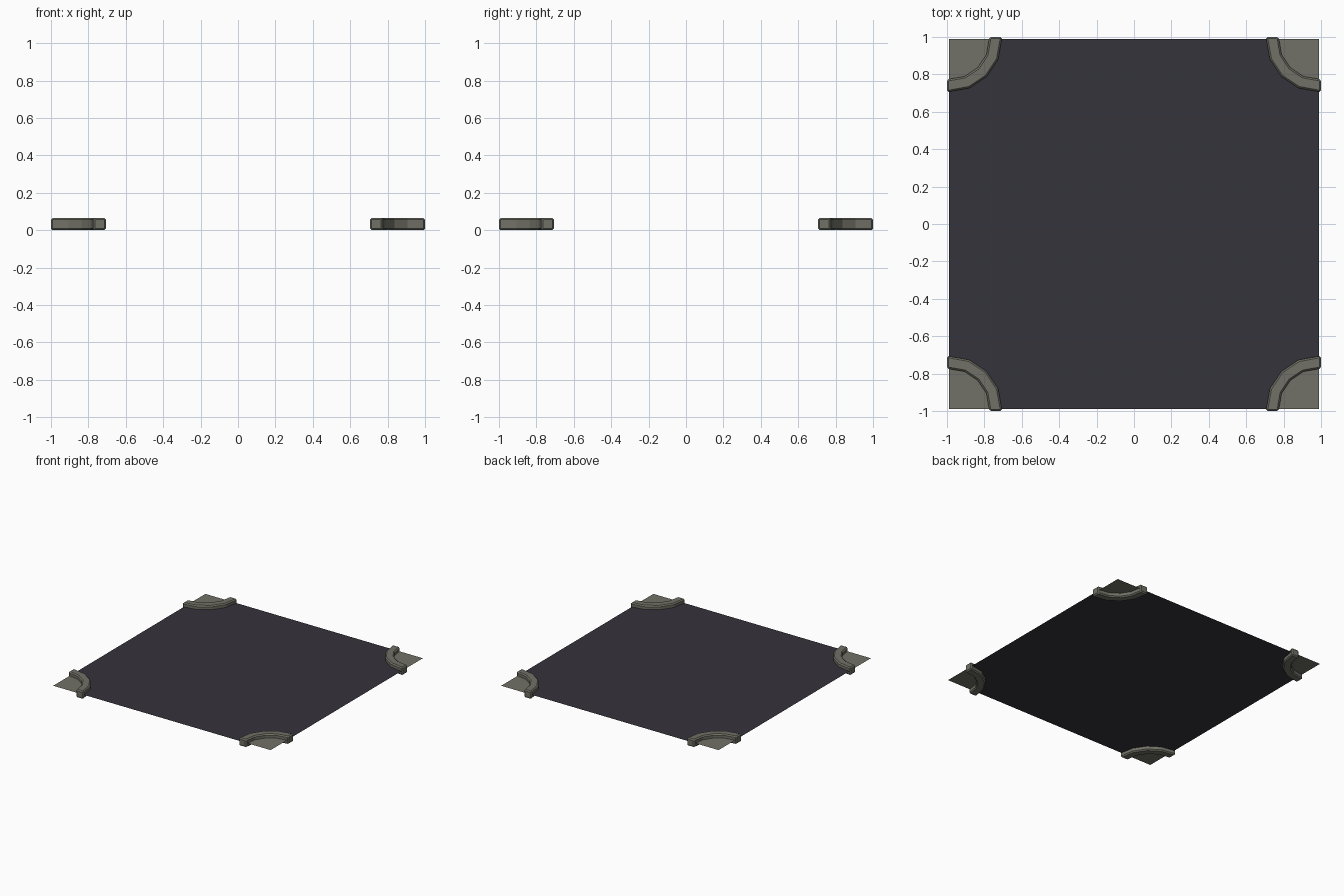
import bpy, bmesh, math

if "Cube" in bpy.data.objects:
    bpy.data.objects.remove(bpy.data.objects["Cube"])

PLANE_Z = 0.033            # flat surface sits halfway up the curbs
HALF = 0.988               # half size of the flat surface
R_IN, R_MID, R_OUT = 0.215, 0.249, 0.283
TOP = 0.065
SEGS = 4


def material(name, rgb):
    m = bpy.data.materials.new(name)
    m.diffuse_color = (*rgb, 1)
    m.use_nodes = True
    m.node_tree.nodes["Principled BSDF"].inputs["Base Color"].default_value = m.diffuse_color
    return m


asphalt = material("dark asphalt", (0.036, 0.033, 0.043))
concrete = material("grey concrete", (0.165, 0.165, 0.135))


def make(name, bm, mat):
    bmesh.ops.recalc_face_normals(bm, faces=bm.faces)
    me = bpy.data.meshes.new(name)
    bm.to_mesh(me)
    bm.free()
    ob = bpy.data.objects.new(name, me)
    me.materials.append(mat)
    bpy.context.collection.objects.link(ob)
    return ob


def arc(sx, sy, r, end=HALF):
    """Quarter arc around a corner, its two ends pushed out to `end`."""
    pts = []
    for i in range(SEGS + 1):
        a = math.pi / 2 * i / SEGS
        x, y = HALF - r * math.cos(a), HALF - r * math.sin(a)
        if i == 0:
            y = end
        if i == SEGS:
            x = end
        pts.append((sx * x, sy * y))
    return pts


def flat(name, pts, mat):
    bm = bmesh.new()
    f = bm.faces.new([bm.verts.new((x, y, PLANE_Z)) for x, y in pts])
    if f.normal.z < 0 or sum(a[0] * b[1] - b[0] * a[1]
                             for a, b in zip(pts, pts[1:] + pts[:1])) < 0:
        f.normal_flip()
    me = bpy.data.meshes.new(name)
    bm.to_mesh(me)
    bm.free()
    me.materials.append(mat)
    bpy.context.collection.objects.link(bpy.data.objects.new(name, me))


def curb(name, sx, sy):
    bm = bmesh.new()
    rings = []
    for (ax, ay), (bx, by) in zip(arc(sx, sy, R_IN, 1), arc(sx, sy, R_OUT, 1)):
        rings.append([bm.verts.new(p) for p in
                      ((ax, ay, 0), (bx, by, 0), (bx, by, TOP), (ax, ay, TOP))])
    for r, s in zip(rings, rings[1:]):
        for k in range(4):
            n = (k + 1) % 4
            bm.faces.new((r[k], r[n], s[n], s[k]))
    bm.faces.new(rings[0])
    bm.faces.new(rings[-1])
    ob = make(name, bm, concrete)
    # chamfer the long edges and ends, not the bends
    b = ob.modifiers.new("chamfer", "BEVEL")
    b.width, b.segments = 0.009, 1
    b.limit_method, b.angle_limit = "ANGLE", math.radians(50)


# road outline follows the four corner arcs in order
outline = []
for name, sx, sy in (("front_right", 1, -1), ("back_right", 1, 1),
                     ("back_left", -1, 1), ("front_left", -1, -1)):
    pts = arc(sx, sy, R_MID)
    outline += pts if sx * sy < 0 else pts[::-1]
    flat("pavement_" + name, pts + [(sx * HALF, sy * HALF)], concrete)
    curb("curb_" + name, sx, sy)
flat("road_surface", outline, asphalt)
